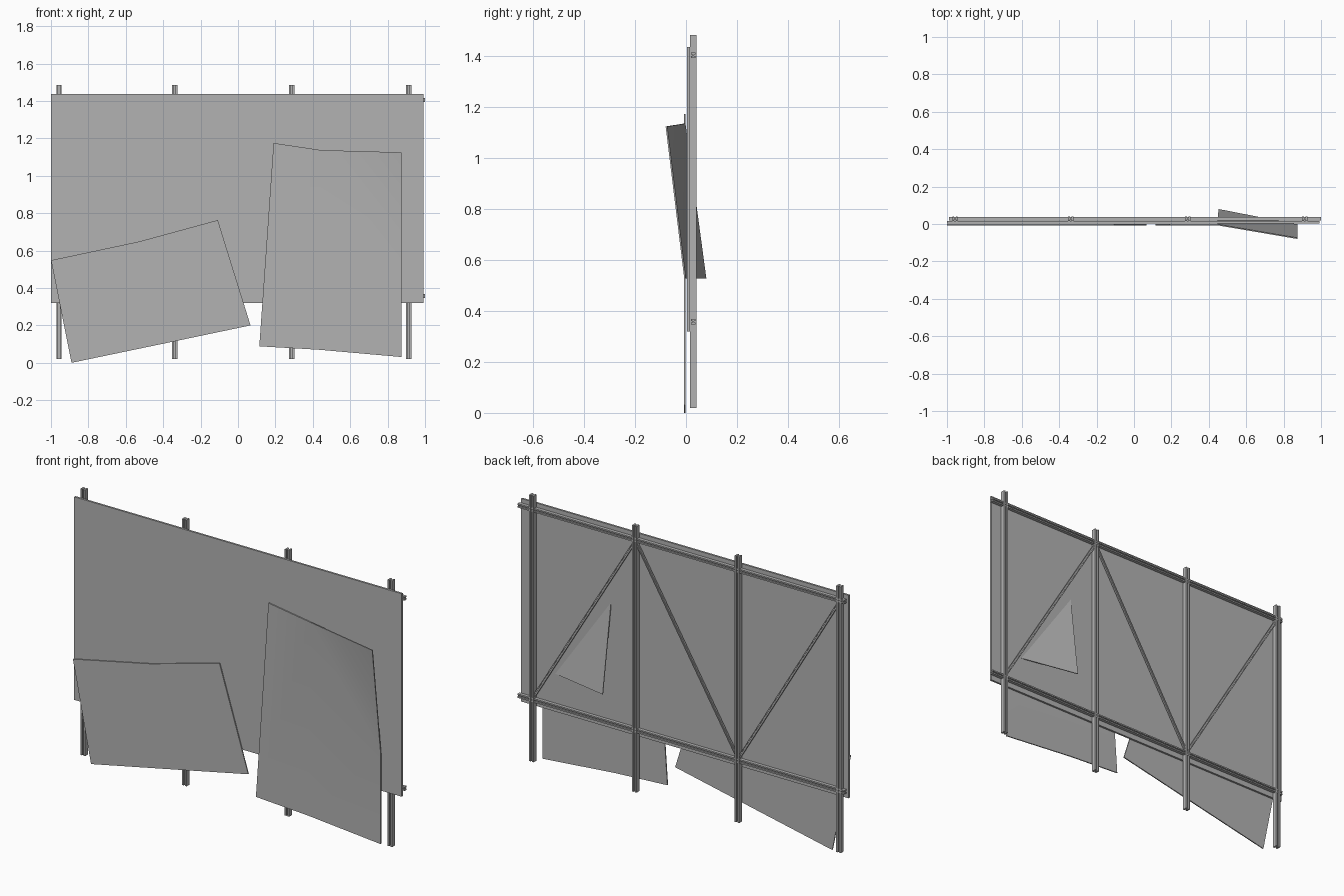
import bpy, bmesh
from mathutils import Vector

if "Cube" in bpy.data.objects:
    bpy.data.objects.remove(bpy.data.objects["Cube"])

grey = bpy.data.materials.new("dark_grey")
grey.diffuse_color = (.45, .45, .45, 1)
grey.use_nodes = True
grey.node_tree.nodes["Principled BSDF"].inputs["Base Color"].default_value = grey.diffuse_color


def make(name, verts, faces):
    mesh = bpy.data.meshes.new(name)
    mesh.from_pydata([tuple(v) for v in verts], [], faces)
    mesh.materials.append(grey)
    bm = bmesh.new()
    bm.from_mesh(mesh)
    bmesh.ops.recalc_face_normals(bm, faces=bm.faces)
    bm.to_mesh(mesh)
    bm.free()
    ob = bpy.data.objects.new(name, mesh)
    bpy.context.collection.objects.link(ob)
    return ob


def beam(name, a, b, width, depth, groove=0.3):
    """Beam in the xz plane with H section, grooves facing front and back."""
    a, b = Vector(a), Vector(b)
    side = (b - a).normalized().cross(Vector((0, 1, 0)))
    w, h = width / 2, depth / 2
    f, n = w * groove, h * 0.3
    half = [(w, -h), (w, h), (f, h), (f, n), (-f, n), (-f, h)]
    prof = half + [(-x, -y) for x, y in half]
    verts = [p + side * x + Vector((0, y, 0)) for p in (a, b) for x, y in prof]
    k = len(prof)
    faces = [(i, (i + 1) % k, k + (i + 1) % k, k + i) for i in range(k)]
    faces += [tuple(range(k)), tuple(range(k, 2 * k))]
    return make(name, verts, faces)


def plate(name, outline, thick, caps=None):
    """Plate from front outline points, thickened towards the back.
    Caps may split the front and back into several faces."""
    k = len(outline)
    caps = caps or [tuple(range(k))]
    verts = list(outline) + [(x, y + thick, z) for x, y, z in outline]
    faces = [(i, (i + 1) % k, k + (i + 1) % k, k + i) for i in range(k)]
    faces += caps + [tuple(i + k for i in c) for c in caps]
    return make(name, verts, faces)


# Main board
plate("board", [(-1, .004, .32), (.993, .004, .32), (.993, .004, 1.437), (-1, .004, 1.437)], .011)

# Posts, rails and zigzag braces behind the board
Y = .028
posts = [-.957, -.338, .287, .913]
for x in posts:
    beam("post", (x, Y, .02), (x, Y, 1.485), .028, .025)
for z in (.358, 1.405):
    beam("rail", (-.99, Y, z), (1.0, Y, z), .022, .018)
for i in range(3):
    z0, z1 = (1.4, .365) if i % 2 == 0 else (.365, 1.4)
    beam("brace", (posts[i], Y, z0), (posts[i + 1], Y, z1), .014, .009)

# Left leaning sheet, with a slightly sagging top edge
F = -.007
plate("left_sheet", [(-1, F, .548), (-.89, F, 0), (-.41, F, .1), (.067, F, .2),
                     (-.108, F, .763), (-.53, F, .648)], .006)

# Right sheet with its top right corner softly folded forward
sheet = plate("right_sheet", [(.19, F, 1.175), (.114, F, .088), (.43, F, .07), (.873, F, .031),
                              (.873, F, .528), (.873, -.08, 1.125), (.445, F, 1.137)], .006,
              [(0, 1, 2, 3, 4, 6), (4, 5, 6)])
bpy.context.view_layer.objects.active = sheet
sheet.select_set(True)
bpy.ops.object.shade_smooth_by_angle()

# Inner corner of the bent quarter, pushed back through the board
plate("inner_corner", [(.445, F, 1.137), (.452, .075, .528), (.873, F, .528)], .005)
